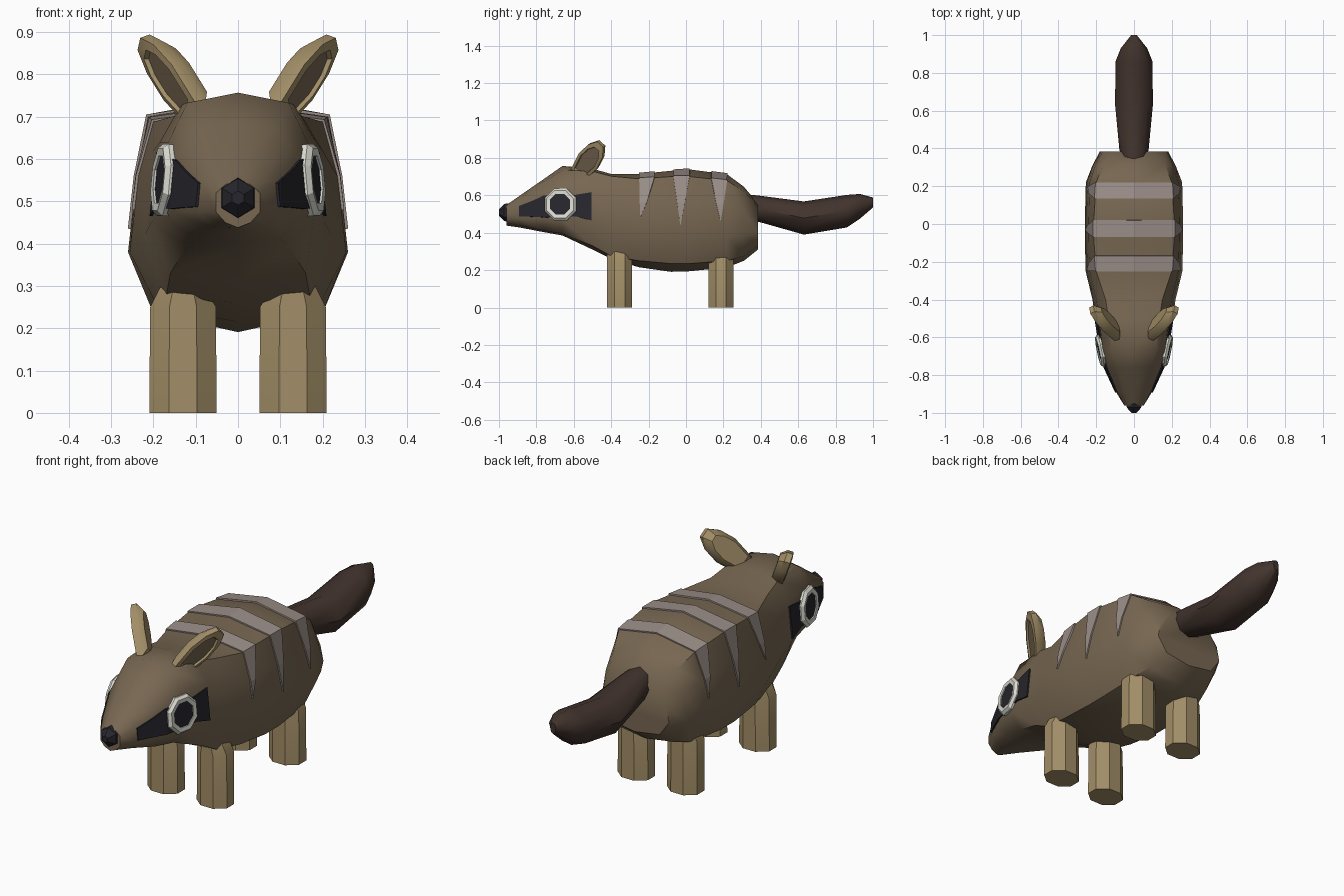
import bpy, bmesh, math
from mathutils import Vector

if "Cube" in bpy.data.objects:
    bpy.data.objects.remove(bpy.data.objects["Cube"], do_unlink=True)


def material(name, rgb):
    m = bpy.data.materials.new(name)
    m.use_nodes = True
    m.diffuse_color = (*rgb, 1)
    bsdf = m.node_tree.nodes["Principled BSDF"]
    bsdf.inputs["Base Color"].default_value = (*rgb, 1)
    bsdf.inputs["Roughness"].default_value = 0.9
    return m


BROWN = material("fur brown", (0.185, 0.135, 0.083))
TAN = material("light tan", (0.36, 0.27, 0.135))
DARK = material("tail dark brown", (0.055, 0.034, 0.027))
STRIPE = material("pale stripe", (0.33, 0.275, 0.25))
BLACK = material("soft black", (0.019, 0.019, 0.026))
WHITE = material("eye ring white", (0.72, 0.72, 0.65))


def finish(name, bm, mats, angle=40, thickness=0):
    bmesh.ops.remove_doubles(bm, verts=bm.verts, dist=1e-5)
    bmesh.ops.recalc_face_normals(bm, faces=bm.faces)
    mesh = bpy.data.meshes.new(name)
    bm.to_mesh(mesh)
    bm.free()
    ob = bpy.data.objects.new(name, mesh)
    bpy.context.collection.objects.link(ob)
    for m in mats:
        mesh.materials.append(m)
    if thickness:
        mod = ob.modifiers.new("plate", "SOLIDIFY")
        mod.thickness, mod.offset = thickness, 0
    elif angle:
        for o in bpy.context.selected_objects:
            o.select_set(False)
        ob.select_set(True)
        bpy.context.view_layer.objects.active = ob
        bpy.ops.object.shade_smooth_by_angle(angle=math.radians(angle))
    return ob


def loft(rings, closed=True, caps=(True, True), end_mat=0):
    """Join rings of equal length with quads and optional end caps."""
    bm = bmesh.new()
    rows = [[bm.verts.new(p) for p in r] for r in rings]
    n = len(rows[0])
    for a, b in zip(rows, rows[1:]):
        for i in range(n if closed else n - 1):
            j = (i + 1) % n
            bm.faces.new((a[i], a[j], b[j], b[i]))
    if caps[0]:
        bm.faces.new(rows[0])
    if caps[1]:
        bm.faces.new(rows[-1]).material_index = end_mat
    return bm


def oval(n, rx, rz, turn=0.0):
    return [(rx * math.cos(turn + math.tau * i / n), rz * math.sin(turn + math.tau * i / n))
            for i in range(n)]


# Half cross-sections from snout to rump: y, top z, four side points, bottom z
SECTIONS = [
    (-.96, .548, (.03, .54), (.052, .52), (.052, .475), (.03, .45), .438),
    (-.89, .597, (.05, .585), (.088, .55), (.095, .475), (.06, .44), .428),
    (-.76, .687, (.085, .673), (.142, .61), (.155, .475), (.10, .41), .403),
    (-.66, .757, (.12, .733), (.165, .64), (.18, .47), (.12, .395), .385),
    (-.50, .742, (.135, .728), (.185, .64), (.205, .45), (.16, .33), .31),
    (-.40, .714, (.15, .702), (.20, .62), (.22, .42), (.17, .275), .26),
    (-.25, .714, (.20, .688), (.235, .56), (.256, .38), (.19, .25), .215),
    (-.08, .731, (.213, .70), (.24, .56), (.26, .38), (.20, .235), .191),
    (.02, .738, (.213, .70), (.24, .56), (.26, .38), (.20, .235), .194),
    (.22, .712, (.20, .678), (.235, .55), (.255, .38), (.19, .25), .215),
    (.31, .645, (.165, .62), (.205, .52), (.22, .39), (.165, .275), .25),
    (.385, .555, (.11, .54), (.165, .47), (.18, .40), (.13, .33), .31),
]


def half(sec):
    return [Vector((0, sec[1]))] + [Vector(p) for p in sec[2:6]] + [Vector((0, sec[6]))]


def profile(y):
    """Half cross-section of the body at any y."""
    for a, b in zip(SECTIONS, SECTIONS[1:]):
        if a[0] <= y <= b[0]:
            t = (y - a[0]) / (b[0] - a[0])
            return [p.lerp(q, t) for p, q in zip(half(a), half(b))]


def on_side(y, z, lift=0.0):
    """Point on the flank at height z."""
    pts = profile(y)
    for p, q in zip(pts, pts[1:]):
        if q.y <= z <= p.y:
            return Vector((p.lerp(q, (p.y - z) / (p.y - q.y)).x + lift, y, z))


def mirrored(p, s):
    return Vector((p[0] * s, p[1], p[2]))


# Body and head in one skin
rings = []
for sec in SECTIONS:
    h = half(sec)
    rings.append([(p.x, sec[0], p.y) for p in h] + [(-p.x, sec[0], p.y) for p in h[-2:0:-1]])
finish("body_and_head", loft(rings), [BROWN], 50)

# Stripes: bands over the back tapering to a point on each flank
for k, (y0, y1, ty, tz) in enumerate([(-.25, -.168, -.245, .48),
                                      (-.068, .02, -.03, .435),
                                      (.135, .22, .185, .46)]):
    edges = []
    for y in (y0, y1):
        mid = y + (ty - y) * 0.55
        top, crown, side = profile(y)[0], profile(y)[1], profile(mid)[2]
        left = [on_side(ty, tz, .002), Vector((side.x + .002, mid, side.y)),
                Vector((crown.x + .001, y, crown.y + .002))]
        edges.append(left + [Vector((0, y, top.y + .002))] + [mirrored(p, -1) for p in left[::-1]])
    finish(f"back_stripe_{k + 1}", loft(edges, False, (False, False)), [STRIPE], thickness=.009)

# Nose
nose = [[(x, y, .508 + z) for x, z in oval(6, r, r * 1.05, math.pi / 2)]
        for y, r in [(-.945, .046), (-.972, .044), (-1.0, .016)]]
finish("nose", loft(nose), [BLACK], 20)

# Tail
tail = [[(x, y, (lo + hi) / 2 + z) for x, z in oval(8, hw, (hi - lo) / 2, math.pi / 2)]
        for y, hw, lo, hi in [(.33, .065, .47, .605), (.40, .078, .455, .597), (.63, .10, .39, .567),
                              (.86, .098, .428, .602), (.93, .07, .475, .607), (1.0, .015, .535, .588)]]
finish("tail", loft(tail), [DARK], 50)

for s, side in ((1, "left"), (-1, "right")):
    # Legs
    for y, pos in ((-.355, "front"), (.187, "rear")):
        leg = [[(s * .13 + x * w, y + v, z) for x, v in oval(8, .086, .072, math.pi / 8)]
               for z, w in [(0, 1), (.25, .98), (.31, .6)]]
        finish(f"{pos}_{side}_leg", loft(leg), [TAN], 30)

    # Dark face patch following the cheek
    cols = [(-.89, .487, .543), (-.82, .485, .57), (-.76, .482, .598), (-.66, .485, .605),
            (-.59, .487, .602), (-.505, .465, .616)]
    patch = [[mirrored(on_side(y, lo + (hi - lo) * t, .002), s) for t in (0, .5, 1)]
             for y, lo, hi in cols]
    finish(f"{side}_eye_patch", loft(patch, False, (False, False)), [BLACK], thickness=.009)

    # Eye: raised white octagon ring with a dark centre
    c = on_side(-.67, .55)
    ty = (on_side(-.59, .55) - on_side(-.75, .55)).normalized()
    tz = (on_side(-.67, .62) - on_side(-.67, .48)).normalized()
    out = ty.cross(tz).normalized()
    eye = [[mirrored(c + ty * a + tz * b + out * d, s) for a, b in oval(8, r, r, math.pi / 8)]
           for r, d in [(.09, -.02), (.092, .008), (.08, .02), (.06, .018), (.06, .013)]]
    finish(f"{side}_eye", loft(eye, end_mat=1), [WHITE, BLACK], 25)

    # Ear: thick leaf shape with a brown inset facing out and forward
    base, tip = Vector((.105, -.565, .725)), Vector((.215, -.455, .872))
    up = (tip - base).normalized()
    face = Vector((.72, -.5, -.4))
    face = (face - up * face.dot(up)).normalized()
    wide = up.cross(face)
    outline = [(-.03, -.045), (-.03, .045), (.09, .064), (.17, .052), (.222, .022),
               (.222, -.022), (.17, -.052), (.09, -.064)]

    def leaf(k, d):
        return [mirrored(base + up * (.09 + (a - .09) * k) + wide * w * k + face * d, s)
                for a, w in outline]

    ear = [leaf(.72, -.034), leaf(1, -.008), leaf(1, .018), leaf(.74, .022), leaf(.70, .012)]
    finish(f"{side}_ear", loft(ear, end_mat=1), [TAN, BROWN], 35)
